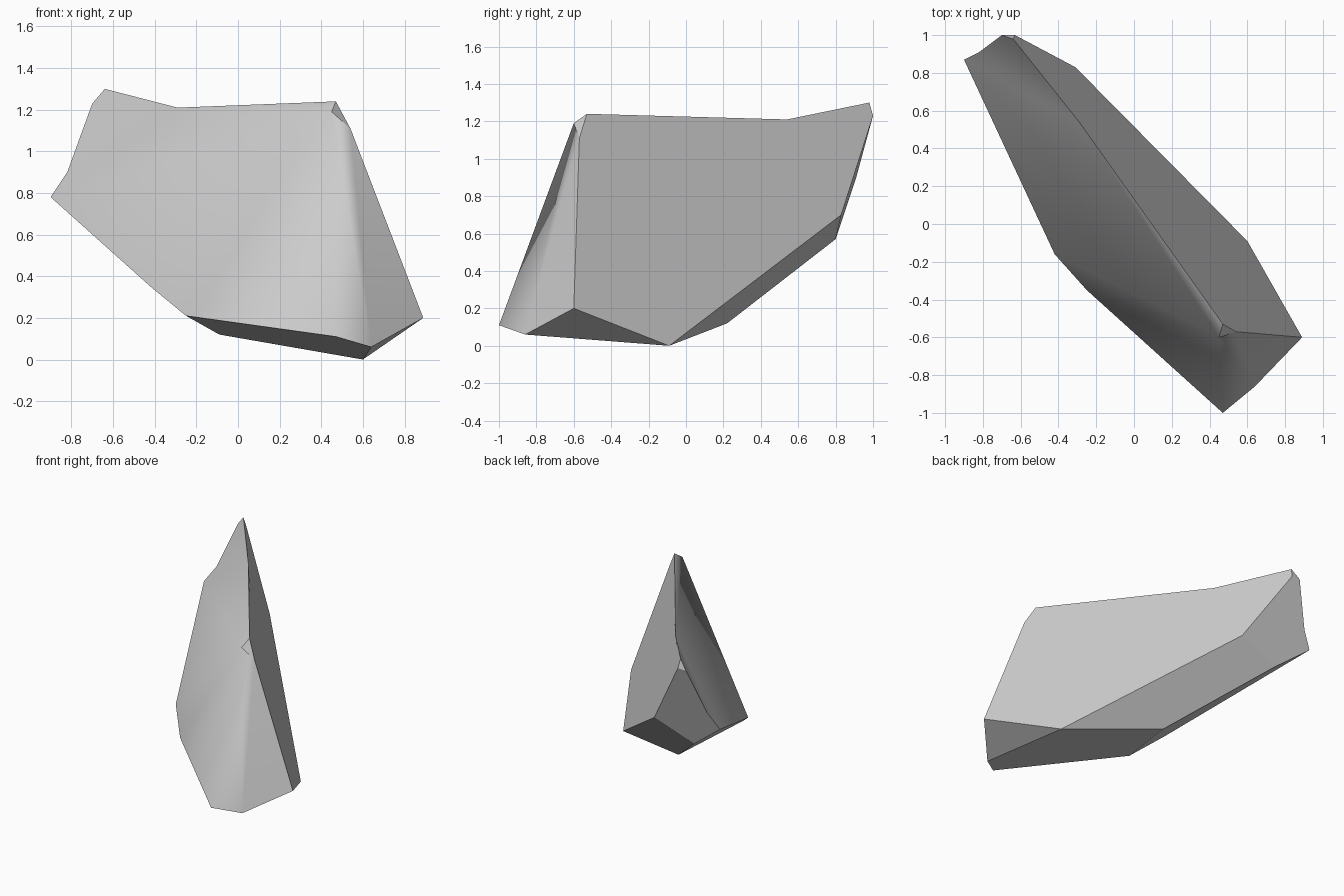
import bpy
import bmesh

default_cube = bpy.data.objects.get("Cube")
if default_cube:
    bpy.data.objects.remove(default_cube, do_unlink=True)


def make_material(name, colour):
    material = bpy.data.materials.new(name)
    material.use_nodes = True
    material.diffuse_color = colour
    material.node_tree.nodes["Principled BSDF"].inputs["Base Color"].default_value = colour
    return material


# Corners of the broken shard, named by where they sit
corners = {
    "peak": (-.64, .98, 1.30),
    "saddle": (-.29, .54, 1.21),
    "crest": (.47, -.53, 1.24),
    "crest_low": (.54, -.57, 1.11),
    "crest_front": (.45, -.60, 1.19),
    "toe": (.89, -.60, .20),
    "base": (.60, -.09, 0),
    "heel": (-.09, .22, .12),
    "back_mid": (-.31, .83, .70),
    "back_low": (-.63, .80, .57),
    "chip_inner": (-.63, 1.0, 1.23),
    "chip_outer": (-.70, 1.0, 1.23),
    "tail_upper": (-.82, .91, .90),
    "tail": (-.90, .87, .78),
    "belly_side": (-.42, -.16, .35),
    "belly": (-.25, -.35, .21),
    "nose": (.47, -1.0, .11),
    "nose_side": (.64, -.86, .06),
}

# Flat fracture planes: broad back, end, underside and small chips
fractures = [
    "toe base back_mid chip_inner peak saddle crest crest_low",
    "base back_mid back_low heel",
    "back_mid chip_inner chip_outer tail_upper tail back_low",
    "peak chip_inner chip_outer",
    "heel back_low tail belly_side belly",
    "heel belly nose nose_side base",
    "nose_side base toe",
    "crest_front crest_low crest",
]

# Worn, softly rounded outer surface
worn_surface = [
    "chip_outer peak saddle tail_upper",
    "tail_upper saddle tail",
    "tail saddle crest_front",
    "saddle crest crest_front",
    "tail crest_front belly_side",
    "belly_side crest_front belly",
    "belly crest_front nose",
    "nose crest_front nose_side",
    "nose_side crest_front crest_low",
    "nose_side crest_low toe",
]

bm = bmesh.new()
points = {name: bm.verts.new(position) for name, position in corners.items()}


def add_faces(outlines, smooth):
    for outline in outlines:
        face = bm.faces.new([points[name] for name in outline.split()])
        face.smooth = smooth


add_faces(fractures, False)
add_faces(worn_surface, True)
bmesh.ops.recalc_face_normals(bm, faces=bm.faces[:])

# Keep the rim of the worn surface crisp
for edge in bm.edges:
    edge.smooth = all(face.smooth for face in edge.link_faces)

mesh = bpy.data.meshes.new("rock_shard")
bm.to_mesh(mesh)
bm.free()
mesh.materials.append(make_material("stone_grey", (.6, .6, .6, 1)))
shard = bpy.data.objects.new("rock_shard", mesh)
bpy.context.collection.objects.link(shard)
